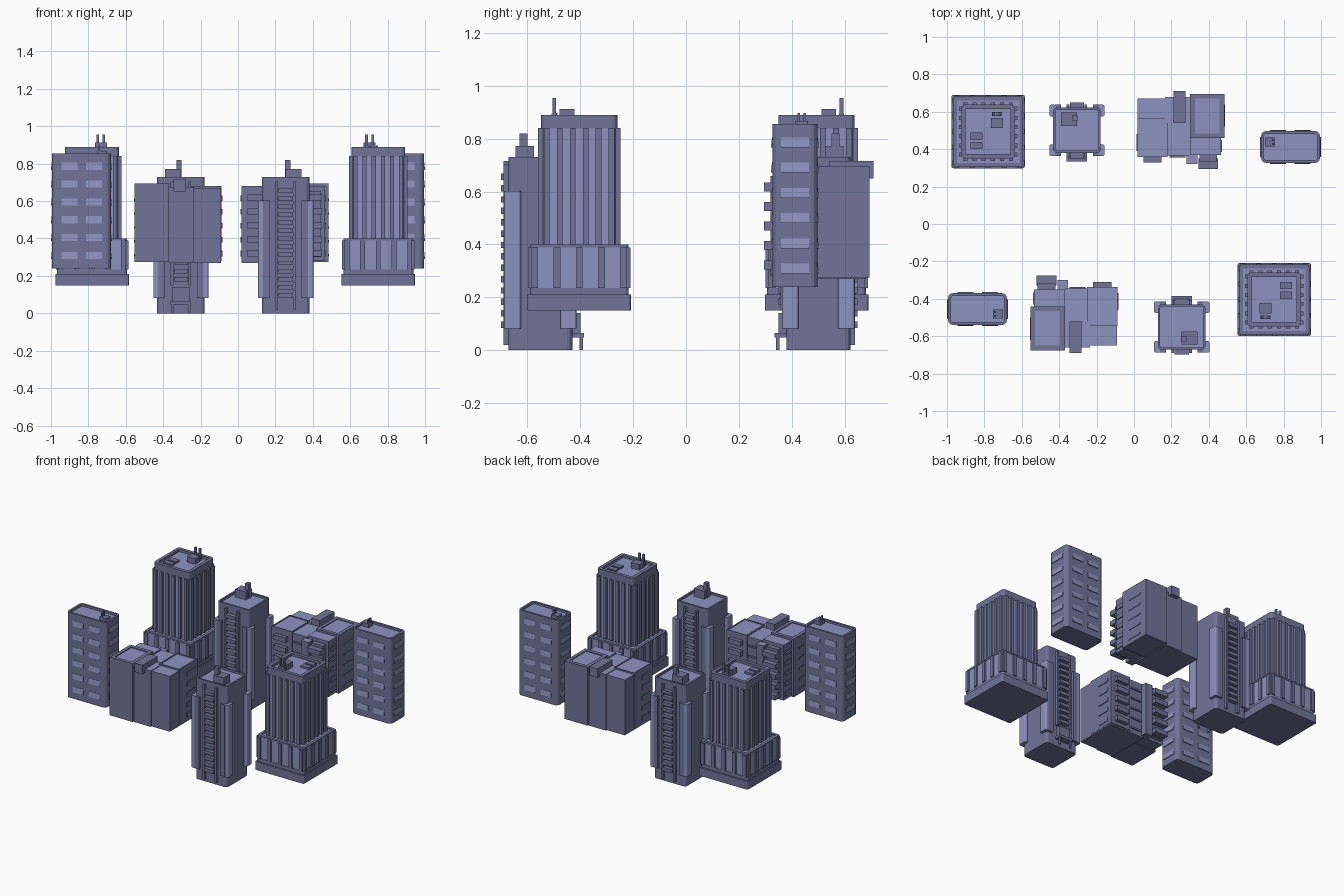
import bpy, bmesh, math
from mathutils import Vector

if "Cube" in bpy.data.objects:
    bpy.data.objects.remove(bpy.data.objects["Cube"])


def paint(name, rgb):
    m = bpy.data.materials.new(name)
    m.diffuse_color = (*rgb, 1)
    m.use_nodes = True
    m.node_tree.nodes["Principled BSDF"].inputs["Base Color"].default_value = m.diffuse_color
    return m


DARK = paint("dark_wall", (.165, .175, .315))
LIGHT = paint("light_panel", (.27, .29, .52))


def box(bm, x0, x1, y0, y1, z0, z1, r=0, rim=0, depth=0.015):
    """Box with optional rounded vertical corners and a sunken roof inside a rim."""
    pts = []
    corners = [(x1, y1, 0), (x0, y1, 90), (x0, y0, 180), (x1, y0, 270)]
    for cx, cy, a in corners:
        if r == 0:
            pts.append((cx, cy))
            continue
        ox = cx - r if cx == x1 else cx + r
        oy = cy - r if cy == y1 else cy + r
        for i in range(4):
            t = math.radians(a + 30 * i)
            pts.append((ox + r * math.cos(t), oy + r * math.sin(t)))
    lo = [bm.verts.new((x, y, z0)) for x, y in pts]
    hi = [bm.verts.new((x, y, z1)) for x, y in pts]
    n = len(pts)
    bm.faces.new(lo[::-1])
    top = bm.faces.new(hi)
    for i in range(n):
        j = (i + 1) % n
        bm.faces.new((lo[i], lo[j], hi[j], hi[i]))
    if rim:
        bm.normal_update()
        bmesh.ops.inset_region(bm, faces=[top], thickness=rim, use_even_offset=True)
        roof = bmesh.ops.extrude_discrete_faces(bm, faces=[top])["faces"][0]
        bmesh.ops.translate(bm, verts=roof.verts, vec=(0, 0, -depth))
        roof.material_index = 1


def wedge(bm, p, n, w, z0, z1, d):
    """Sloping awning on the wall point p with outward direction n."""
    n, p = Vector((*n, 0)), Vector((*p, 0))
    s = Vector((-n.y, n.x, 0)) * w / 2
    a, b = Vector((0, 0, z0)), Vector((0, 0, z1))
    l, m = [[bm.verts.new(p + k + o) for o in (a - n * .004, a + n * d, b + n * d * .3, b - n * .004)]
            for k in (-s, s)]
    bm.faces.new(l[::-1])
    bm.faces.new(m)
    for i in range(4):
        j = (i + 1) % 4
        bm.faces.new((l[i], l[j], m[j], m[i]))


def finish(bm, name, shift, light=""):
    """Colour the part and make it with its half-turned twin in the other row."""
    bmesh.ops.recalc_face_normals(bm, faces=bm.faces)
    bm.normal_update()
    for f in bm.faces:
        if light == "all" or (light == "tops" and f.normal.z > .9):
            f.material_index = 1
    me = bpy.data.meshes.new(name)
    bm.to_mesh(me)
    bm.free()
    me.materials.append(DARK)
    me.materials.append(LIGHT)
    a = bpy.data.objects.new(name, me)
    b = bpy.data.objects.new(name + "_back_row", me)
    b.rotation_euler.z = math.pi
    b.location = (*shift, 0)
    for o in (a, b):
        bpy.context.collection.objects.link(o)


def boxes(name, shift, rows, light=""):
    bm = bmesh.new()
    for row in rows:
        box(bm, *row)
    finish(bm, name, shift, light)


def fins(name, shift, cx, cy, half, count, pitch, w, d, z0, z1):
    """Vertical pilasters on all four walls of a square block."""
    bm = bmesh.new()
    for i in range(count):
        o = (i - (count - 1) / 2) * pitch
        for s in (-1, 1):
            e = sorted((s * (half - .005), s * (half + d)))
            box(bm, cx + o - w / 2, cx + o + w / 2, cy + e[0], cy + e[1], z0, z1)
            box(bm, cx + e[0], cx + e[1], cy + o - w / 2, cy + o + w / 2, z0, z1)
    finish(bm, name, shift)


# Slab tower with awning windows
S = (0, -.043)
boxes("slab_tower_body", S, [(-.994, -.68, -.54, -.37, .24, .855, .025, .015)])
bm = bmesh.new()
for i in range(6):
    z = .29 + i * .0955
    for s in (-1, 1):
        for x in (-.9, -.77):
            wedge(bm, (x, -.455 + s * .085), (0, s), .085, z, z + .038, .006)
        wedge(bm, (-.837 + s * .157, -.455), (s, 0), .105, z, z + .038, .006)
finish(bm, "slab_tower_awnings", S, "all")
boxes("slab_tower_roof_unit", S, [
    (-.755, -.7, -.505, -.457, .835, .868),
    (-.748, -.738, -.475, -.465, .86, .897),
    (-.748, -.738, -.497, -.487, .86, .897)])

# Stepped apartment cluster
C = (-.07, .02)
boxes("cluster_blocks", C, [
    (-.37, -.09, -.65, -.345, .27, .67),
    (-.25, -.088, -.545, -.338, .28, .68, 0, .006, .006),
    (-.37, -.235, -.66, -.52, .27, .675),
    (-.535, -.37, -.455, -.35, .28, .68),
    (-.41, -.352, -.435, -.30, .28, .66)], "tops")
boxes("cluster_side_blocks", C, [
    (-.553, -.37, -.675, -.44, .275, .695, 0, .025, .006),
    (-.515, -.42, -.36, -.315, .3, .655),
    (-.345, -.28, -.69, -.52, .65, .715)])
rows = []
for i in range(5):
    z = .305 + i * .074
    rows += [(-.52, -.415, -.33, -.275, z, z + .034),
             (-.218, -.12, -.345, -.31, z, z + .034),
             (-.345, -.26, -.35, -.336, z, z + .012),
             (-.556, -.55, -.62, -.50, z, z + .012),
             (-.541, -.53, -.43, -.365, z, z + .03),
             (-.095, -.083, -.46, -.37, z, z + .03)]
boxes("cluster_balconies", C, rows)

# Tower with corner buttresses and balcony strips
A = (-.05, -.05)
boxes("buttress_tower_body", A, [
    (.128, .382, -.672, -.43, 0, .73, .02, .012)])
rows, ribs = [], []
for s in (-1, 1):
    def span(a, b):
        return sorted((.255 + s * a, .255 + s * b))
    for wall, inner in ((-.688, -.625), (-.414, -.475)):
        out = 1 if wall > -.5 else -1
        ribs.append((*span(.115, .148), *sorted((wall, inner)), .082, .603, .01))
        rows.append((*span(.085, .12), *sorted((wall, wall - out * .03)), .082, .603))
boxes("buttress_tower_corners", A, ribs, "all")
boxes("buttress_tower_corner_returns", A, rows)
rows, slabs = [], []
for x in (.2, .295):
    rows += [(x, x + .015, -.69, -.66, .02, .705), (x, x + .015, -.44, -.408, .15, .705)]
for i in range(14):
    z = .085 + i * .043
    slabs.append((.217, .293, -.699, -.66, z, z + .024))
    if i > 1:
        slabs.append((.217, .293, -.44, -.398, z, z + .024))
boxes("buttress_tower_balcony_frames", A, rows)
boxes("buttress_tower_balconies", A, slabs)
boxes("buttress_tower_entrance", A, [
    (.2, .31, -.44, -.385, .048, .066),
    (.21, .3, -.44, -.40, .066, .14),
    (.205, .217, -.403, -.39, 0, .05),
    (.293, .305, -.403, -.39, 0, .05)])
boxes("buttress_tower_roof_unit", A, [
    (.255, .34, -.645, -.575, .71, .772),
    (.252, .28, -.63, -.6, .71, .82)])

# Large tower on a podium
B = (-.03, .09)
bx, by = .75, -.404


def square(h, z0, z1, *extra):
    return (bx - h, bx + h, by - h, by + h, z0, z1, *extra)


boxes("podium_base", B, [square(.196, .15, .21, .01), square(.187, .205, .235, .015)])
boxes("podium_walls", B, [square(.184, .23, .39, .015)], "all")
boxes("podium_cap", B, [square(.187, .388, .40, .015, .02, .006)])
fins("podium_pilasters", B, bx, by, .184, 5, .084, .026, .01, .235, .389)
boxes("large_tower_walls", B, [square(.142, .38, .84, .02)], "all")
boxes("large_tower_crown", B, [square(.144, .838, .89, .02, .024, .018)])
fins("large_tower_fins", B, bx, by, .142, 6, .049, .022, .014, .40, .84)
boxes("large_tower_roof_units", B, [
    (.78, .845, -.348, -.31, .865, .885),
    (.78, .845, -.40, -.36, .865, .885),
    (.67, .735, -.478, -.422, .865, .912),
    (.675, .73, -.508, -.488, .865, .895),
    (.68, .694, -.505, -.491, .88, .955),
    (.713, .727, -.505, -.491, .88, .955)])
